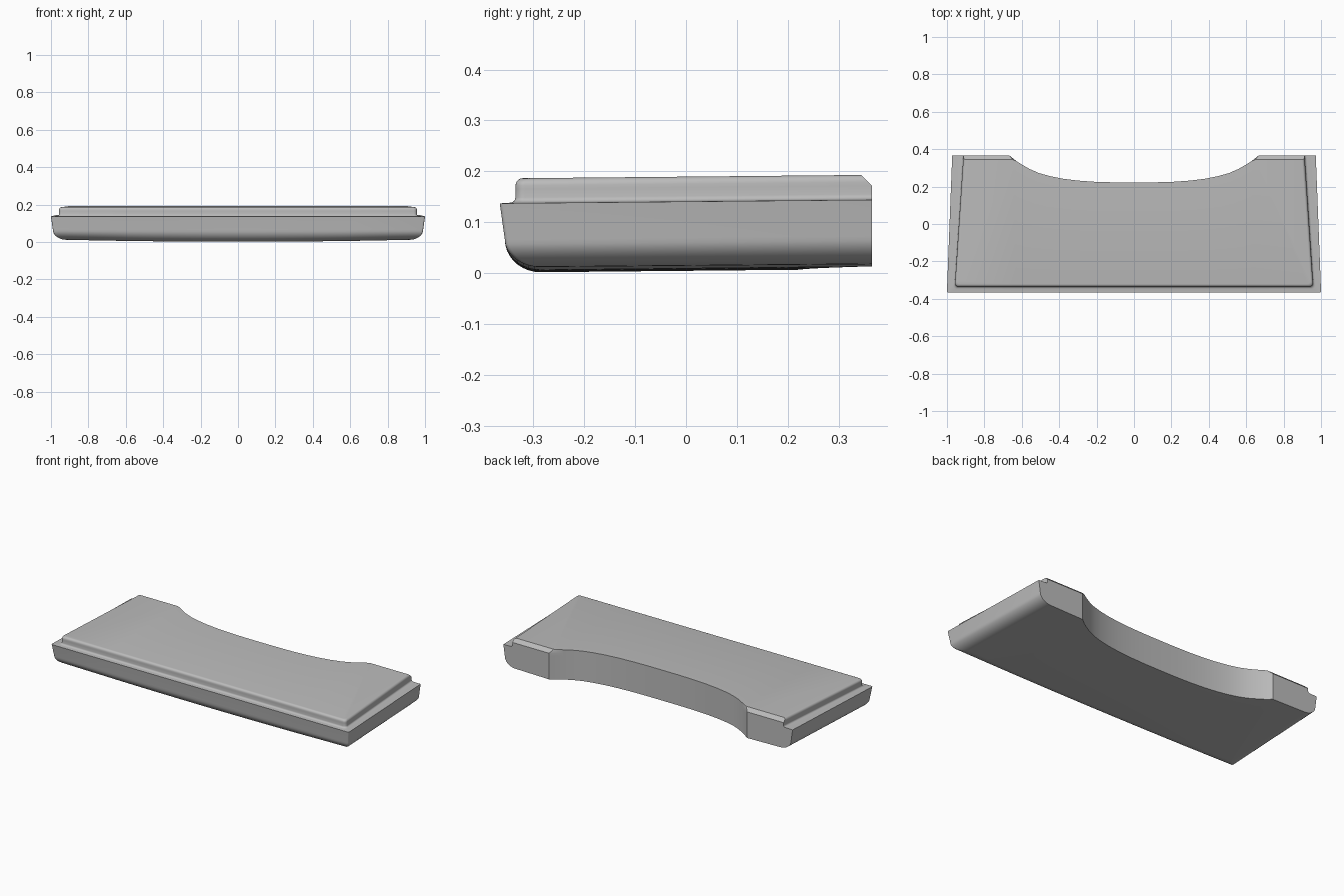
import bpy, bmesh, math

cube = bpy.data.objects.get("Cube")
if cube:
    bpy.data.objects.remove(cube, do_unlink=True)

FRONT, BACK = -0.366, 0.365
CHAMFER_Z = 0.165

# Curve of the cutout in the back edge, from the middle outwards
NOTCH = [(0, 0.222), (0.1, 0.2225), (0.2, 0.225), (0.3, 0.232), (0.38, 0.242),
         (0.45, 0.256), (0.51, 0.273), (0.56, 0.295), (0.6, 0.318), (0.63, 0.337)]


def arc(start, end, steps, hollow=False):
    """Quarter ellipse of (inset, z) pairs; leaves start sideways, or upwards if hollow."""
    (a, b), (c, d) = start, end
    points = []
    for i in range(steps + 1):
        t = math.pi / 2 * i / steps
        u, v = math.sin(t), 1 - math.cos(t)
        if hollow:
            u, v = v, u
        points.append((a + (c - a) * u, b + (d - b) * v))
    return points


# Edge profile: rounded underside, leaning wall, ledge, raised panel with soft rim
body = arc((0.081, 0.001), (0.01, 0.066), 9) + [(0, 0.137)]
panel = arc((0.019, 0.138), (0.031, 0.148), 4) + [(0.031, CHAMFER_Z)]
panel += arc((0.031, 0.172), (0.045, 0.186), 5, hollow=True)
rings = [(i, i, i, z, 0.012 * min(1, max(0, (0.066 - z) / 0.065))) for i, z in body]
rings += [(i, i + 0.012, i + 0.029, z, 0) for i, z in panel]


def make_ring(bm, inset_y, inset_front, inset_back, z, crown):
    front_y = FRONT + inset_y
    front_x, back_x = 1 - inset_front, 0.972 - inset_back
    cut = max(0, z - CHAMFER_Z)
    back_y = BACK - cut
    plan = NOTCH + [(0.665 - 0.8 * cut, back_y), (back_x, back_y)]
    # Small rounded front corner
    r = 0.008 if z <= 0.137 else 0.018
    for i in range(6):
        t = math.pi / 2 * i / 5
        plan.append((front_x - r + r * math.cos(t), front_y + r - r * math.sin(t)))
    plan += [(x, front_y) for x, y in reversed(NOTCH)]
    return [bm.verts.new((x, y, z + crown * x * x + 0.007 * (y - FRONT) / (BACK - FRONT)))
            for x, y in plan]


def cap(bm, ring):
    n = len(NOTCH)
    for i in range(n - 1):
        bm.faces.new((ring[i], ring[i + 1], ring[-2 - i], ring[-1 - i]))
    bm.faces.new(ring[n - 1:len(ring) - n + 1])


# One half of the slab
bm = bmesh.new()
loops = [make_ring(bm, *r) for r in rings]
for low, high in zip(loops, loops[1:]):
    for i in range(len(low) - 1):
        bm.faces.new((low[i], low[i + 1], high[i + 1], high[i]))
cap(bm, loops[0])
cap(bm, loops[-1])

# The other half, joined along the middle
geom = bm.verts[:] + bm.edges[:] + bm.faces[:]
copy = bmesh.ops.duplicate(bm, geom=geom)["geom"]
for v in copy:
    if isinstance(v, bmesh.types.BMVert):
        v.co.x = -v.co.x
bmesh.ops.remove_doubles(bm, verts=bm.verts[:], dist=0.00005)
bmesh.ops.recalc_face_normals(bm, faces=bm.faces[:])
mesh = bpy.data.meshes.new("notched_slab")
bm.to_mesh(mesh)
bm.free()

grey = bpy.data.materials.new("plain grey")
grey.use_nodes = True
grey.diffuse_color = (0.5, 0.5, 0.5, 1)
grey.node_tree.nodes["Principled BSDF"].inputs["Base Color"].default_value = (0.5, 0.5, 0.5, 1)
mesh.materials.append(grey)

slab = bpy.data.objects.new("notched_slab", mesh)
bpy.context.collection.objects.link(slab)
bpy.ops.object.select_all(action="DESELECT")
slab.select_set(True)
bpy.context.view_layer.objects.active = slab
bpy.ops.object.shade_smooth_by_angle(angle=math.radians(35))
